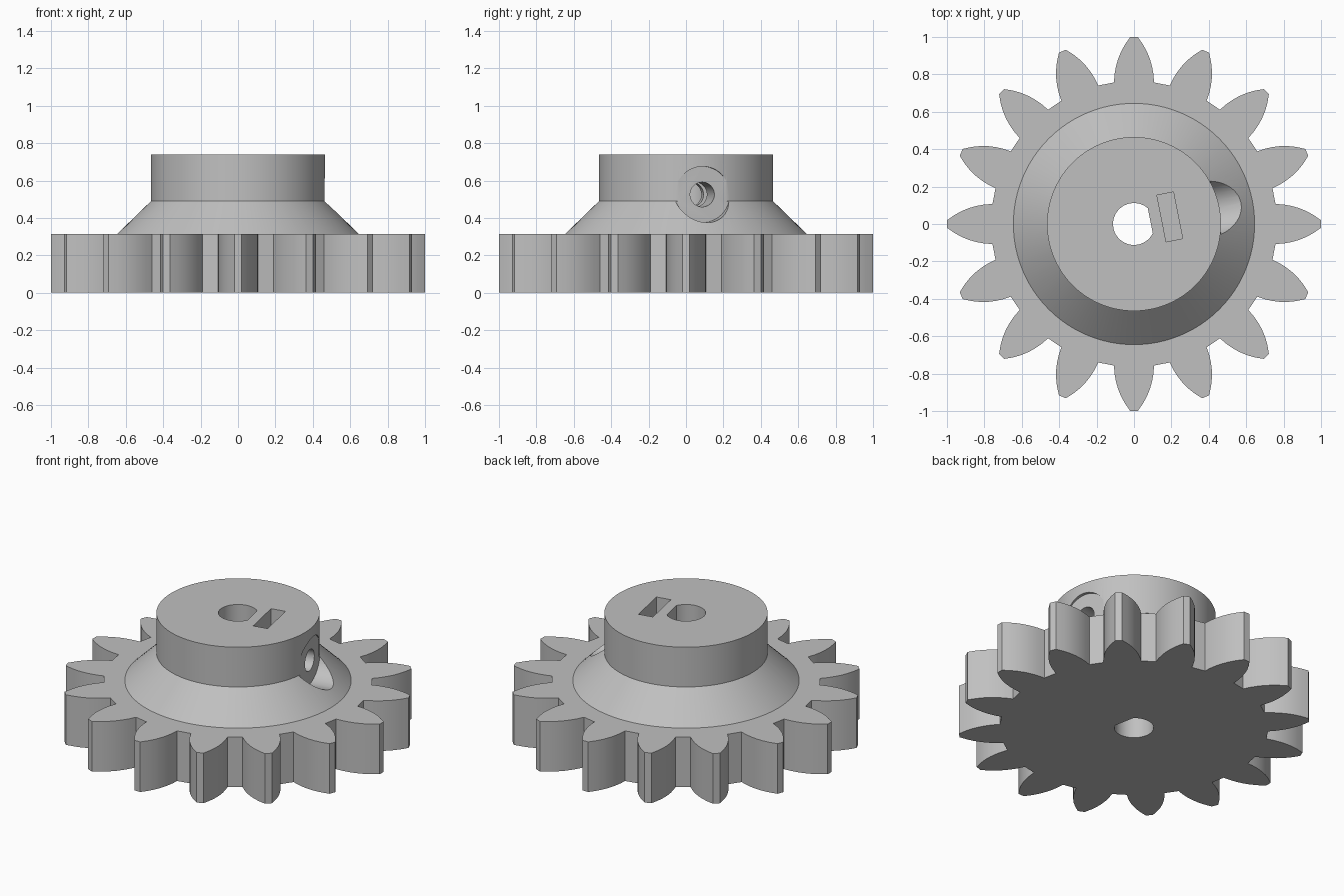
import bpy
import bmesh
import math
from mathutils import Matrix, Vector

TEETH = 16
GEAR_H, CONE_TOP, HUB_TOP = 0.315, 0.49, 0.74
SCREW_ANGLE = math.radians(11.25)
SCREW_Z = 0.525

cube = bpy.data.objects.get("Cube")
if cube:
    bpy.data.objects.remove(cube, do_unlink=True)

grey = bpy.data.materials.new("plain_grey")
grey.use_nodes = True
colour = (0.53, 0.53, 0.53, 1)
grey.diffuse_color = colour
grey.node_tree.nodes["Principled BSDF"].inputs["Base Color"].default_value = colour


def finish(name, bm):
    bmesh.ops.recalc_face_normals(bm, faces=bm.faces)
    mesh = bpy.data.meshes.new(name)
    bm.to_mesh(mesh)
    bm.free()
    mesh.materials.append(grey)
    obj = bpy.data.objects.new(name, mesh)
    bpy.context.collection.objects.link(obj)
    return obj


def prism(name, outline, z0, z1):
    """Extrude a flat outline upward."""
    bm = bmesh.new()
    face = bm.faces.new([bm.verts.new((x, y, z0)) for x, y in outline])
    out = bmesh.ops.extrude_face_region(bm, geom=[face])
    verts = [v for v in out["geom"] if isinstance(v, bmesh.types.BMVert)]
    bmesh.ops.translate(bm, verts=verts, vec=(0, 0, z1 - z0))
    return finish(name, bm)


def lathe(name, profile, steps=96):
    """Stack rings of (radius, height) into a closed solid."""
    bm = bmesh.new()
    rings = []
    for r, z in profile:
        rings.append([bm.verts.new((r * math.cos(math.tau * i / steps),
                                    r * math.sin(math.tau * i / steps), z))
                      for i in range(steps)])
    for low, high in zip(rings, rings[1:]):
        for i in range(steps):
            j = (i + 1) % steps
            bm.faces.new((low[i], low[j], high[j], high[i]))
    bm.faces.new(rings[0][::-1])
    bm.faces.new(rings[-1])
    return finish(name, bm)


def combine(target, other, operation):
    """Apply a boolean and discard the helper."""
    other.hide_render = True
    mod = target.modifiers.new(operation.lower(), "BOOLEAN")
    mod.operation = operation
    mod.solver = "EXACT"
    mod.object = other
    bpy.context.view_layer.objects.active = target
    bpy.ops.object.modifier_apply(modifier=mod.name)
    bpy.data.objects.remove(other, do_unlink=True)


# Toothed wheel: one curved flank, mirrored and repeated
flank = [(0.757, 0.107), (0.80, 0.104), (0.84, 0.097), (0.88, 0.086),
         (0.92, 0.070), (0.96, 0.048), (1.0, 0.02)]
tooth = [(u, -v) for u, v in flank] + [(u, v) for u, v in reversed(flank)]
outline = []
for i in range(TEETH):
    turn = Matrix.Rotation(math.tau * i / TEETH, 2)
    outline += [turn @ Vector(p) for p in tooth]
gear = prism("gear_with_hub", outline, 0, GEAR_H)

# Flared hub
cone = lathe("hub", [(0.645, 0.15), (0.645, GEAR_H), (0.465, CONE_TOP), (0.465, HUB_TOP)])
combine(gear, cone, "UNION")

# D-shaped shaft bore, flat side toward the set screw
bore_r, flat = 0.112, 0.089
half = math.acos(flat / bore_r)
arc = [half + (math.tau - 2 * half) * i / 48 for i in range(49)]
bore = prism("shaft_bore", [(bore_r * math.cos(a + SCREW_ANGLE),
                             bore_r * math.sin(a + SCREW_ANGLE)) for a in arc], -0.1, 1)
combine(gear, bore, "DIFFERENCE")

# Nut slot, open at the top
turn = Matrix.Rotation(SCREW_ANGLE, 2)
corners = [(0.15, -0.127), (0.24, -0.127), (0.24, 0.127), (0.15, 0.127)]
slot = prism("nut_slot", [turn @ Vector(c) for c in corners], 0.4, 1)
combine(gear, slot, "DIFFERENCE")

# Set screw hole and its wide counterbore
place = (Matrix.Rotation(SCREW_ANGLE, 4, "Z") @ Matrix.Translation((0, 0, SCREW_Z))
         @ Matrix.Rotation(math.pi / 2, 4, "Y"))
for name, radius, start in (("counterbore", 0.15, 0.446), ("screw_hole", 0.066, 0.0)):
    cutter = lathe(name, [(radius, start), (radius, 1.1)], 48)
    cutter.data.transform(place)
    combine(gear, cutter, "DIFFERENCE")

# Smooth round walls, keep the crisp edges
bpy.ops.object.select_all(action="DESELECT")
gear.select_set(True)
bpy.context.view_layer.objects.active = gear
bpy.ops.object.shade_smooth_by_angle(angle=math.radians(25))
